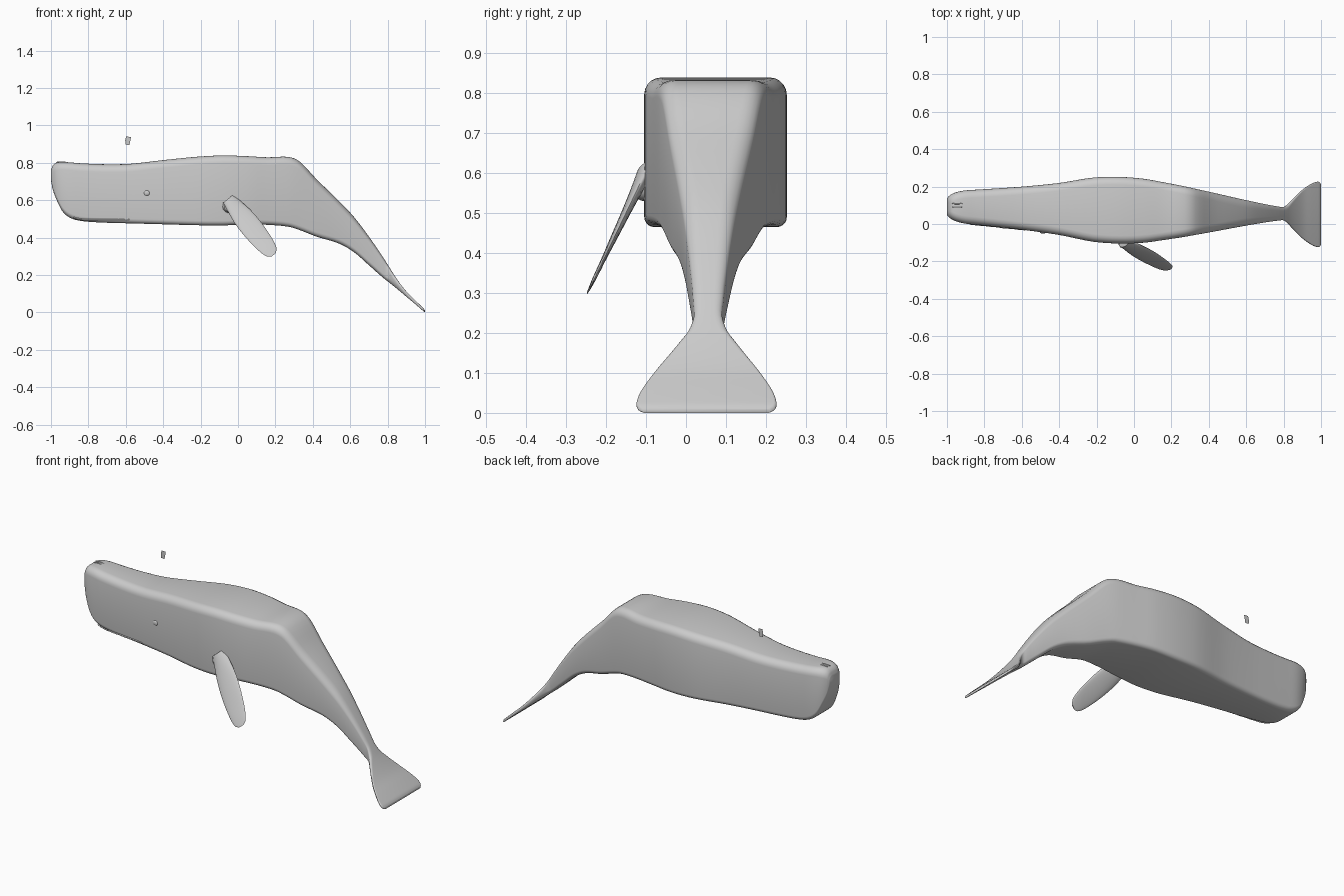
import bpy, bmesh, math
from mathutils import Vector

if "Cube" in bpy.data.objects:
    bpy.data.objects.remove(bpy.data.objects["Cube"])

skin = bpy.data.materials.new("whale grey")
skin.diffuse_color = (0.6, 0.6, 0.6, 1)
skin.use_nodes = True
skin.node_tree.nodes["Principled BSDF"].inputs["Base Color"].default_value = skin.diffuse_color


def make_object(name, bm, smooth=True):
    bmesh.ops.recalc_face_normals(bm, faces=bm.faces)
    mesh = bpy.data.meshes.new(name)
    bm.to_mesh(mesh)
    bm.free()
    mesh.materials.append(skin)
    obj = bpy.data.objects.new(name, mesh)
    bpy.context.collection.objects.link(obj)
    if smooth:
        bpy.ops.object.select_all(action='DESELECT')
        obj.select_set(True)
        bpy.context.view_layer.objects.active = obj
        bpy.ops.object.shade_smooth_by_angle(angle=math.radians(50))
    return obj


def loft(name, rings):
    bm = bmesh.new()
    rows = [[bm.verts.new(p) for p in ring] for ring in rings]
    n = len(rows[0])
    for a, b in zip(rows, rows[1:]):
        for i in range(n):
            j = (i + 1) % n
            bm.faces.new((a[i], a[j], b[j], b[i]))
    bm.faces.new(rows[0])
    bm.faces.new(rows[-1][::-1])
    return make_object(name, bm)


def refine(rows, steps):
    """Smooth interpolation (finite-difference Hermite) between rows keyed by their first value."""
    def slope(i, k):
        a, b = rows[max(i - 1, 0)], rows[min(i + 1, len(rows) - 1)]
        return (b[k] - a[k]) / (b[0] - a[0])
    out = []
    for i in range(len(rows) - 1):
        p, q = rows[i], rows[i + 1]
        h = q[0] - p[0]
        for s in range(steps):
            t = s / steps
            row = [p[0] + h * t]
            for k in range(1, len(p)):
                row.append((2*t**3 - 3*t**2 + 1) * p[k] + (t**3 - 2*t**2 + t) * h * slope(i, k)
                           + (3*t**2 - 2*t**3) * q[k] + (t**3 - t**2) * h * slope(i + 1, k))
            out.append(row)
    return out + [list(rows[-1])]


def centre_y(x):
    return 0.072 - 0.021 * x


# Body stations: x, top z, bottom z, half width
stations = [
    (-1.00, 0.762, 0.705, 0.045), (-0.99, 0.785, 0.655, 0.056), (-0.97, 0.800, 0.602, 0.070),
    (-0.94, 0.804, 0.542, 0.081), (-0.90, 0.802, 0.507, 0.089), (-0.84, 0.797, 0.489, 0.094),
    (-0.72, 0.792, 0.480, 0.104), (-0.58, 0.794, 0.476, 0.117), (-0.40, 0.814, 0.471, 0.139),
    (-0.22, 0.832, 0.466, 0.171), (-0.08, 0.839, 0.465, 0.178), (0.05, 0.835, 0.470, 0.171),
    (0.16, 0.829, 0.468, 0.154), (0.27, 0.831, 0.458, 0.135), (0.33, 0.806, 0.440, 0.123),
    (0.42, 0.712, 0.405, 0.105), (0.54, 0.595, 0.368, 0.080), (0.62, 0.510, 0.322, 0.064),
    (0.70, 0.405, 0.252, 0.049), (0.77, 0.303, 0.190, 0.038), (0.805, 0.248, 0.162, 0.038),
    (0.85, 0.177, 0.126, 0.082), (0.90, 0.112, 0.084, 0.130), (0.95, 0.062, 0.042, 0.164),
    (0.98, 0.033, 0.016, 0.175), (0.993, 0.020, 0.005, 0.172), (1.00, 0.010, 0.000, 0.160)]
body_rows = refine(stations, 4)


def rounded_ring(x, top, bottom, half):
    """Box-like section with large top and small bottom corners."""
    cy, height = centre_y(x), top - bottom
    ring = []
    for quarter in range(4):
        is_top = quarter < 2
        r = min(0.042 if is_top else 0.025, half * 0.6, height * 0.45)
        sy = half - r if quarter in (0, 3) else -(half - r)
        cz = top - r if is_top else bottom + r
        for k in range(6):
            a = math.pi / 2 * (quarter + k / 5)
            ring.append((x, cy + sy + r * math.cos(a), cz + r * math.sin(a)))
    return ring


loft("whale_body_and_flukes", [rounded_ring(*row) for row in body_rows])

# Flipper: stations along its length: distance, half width, half thickness
root, along = Vector((-0.04, 0, 0.592)), Vector((0.63, 0, -0.777))
across = Vector((0.777, 0, 0.63))
fin_rows = refine([(-0.02, 0.036, 0.020), (0.03, 0.044, 0.016), (0.10, 0.055, 0.012),
                   (0.18, 0.058, 0.009), (0.26, 0.053, 0.006), (0.32, 0.044, 0.005),
                   (0.352, 0.032, 0.003), (0.366, 0.014, 0.002)], 3)


def fin_ring(d, half, thick):
    ring = []
    for i in range(20):
        a = math.tau * i / 20
        p = root + along * d + across * half * math.cos(a)
        p.y = -0.112 - (0.58 - p.z) * 0.48 + thick * math.sin(a) * 1.1
        ring.append(p)
    return ring


loft("flipper", [fin_ring(*row) for row in fin_rows])
# Short stub joining the flipper to the flank
loft("flipper_root", [[(-0.042 + s * 0.042 * math.cos(math.tau * i / 16), y,
                        0.565 + s * 0.036 * math.sin(math.tau * i / 16)) for i in range(16)]
                      for y, s in ((-0.08, 1.0), (-0.112, 0.95), (-0.125, 0.75))])


def ellipsoid(name, location, size):
    bm = bmesh.new()
    bmesh.ops.create_uvsphere(bm, u_segments=20, v_segments=10, radius=1)
    bmesh.ops.scale(bm, vec=size, verts=bm.verts)
    bmesh.ops.translate(bm, vec=location, verts=bm.verts)
    return make_object(name, bm)


def flank_y(x):
    row = min(body_rows, key=lambda r: abs(r[0] - x))
    return centre_y(x) - row[3]


# Eye and blowhole slits
ellipsoid("eye", (-0.487, flank_y(-0.487), 0.638), (0.016, 0.006, 0.014))
for side in (-1, 1):
    ellipsoid("blowhole_slit", (-0.945, 0.1 + side * 0.009, 0.803), (0.028, 0.004, 0.004))

# Mouth line along the lower jaw
loft("mouth_line", [[(x, flank_y(x) + 0.003 * math.cos(math.tau * i / 8),
                      0.494 + 0.02 * max(0, (-0.8 - x) / 0.1) ** 2 + 0.004 * math.sin(math.tau * i / 8))
                     for i in range(8)] for x in [-0.88 + 0.02 * k for k in range(16)]])

# Small loose plate above the head
bm = bmesh.new()
bm.faces.new([bm.verts.new((x, 0.168, z)) for x, z in
              ((-0.602, 0.897), (-0.58, 0.895), (-0.572, 0.938), (-0.598, 0.94), (-0.603, 0.92))])
make_object("loose_plate", bm, smooth=False)
